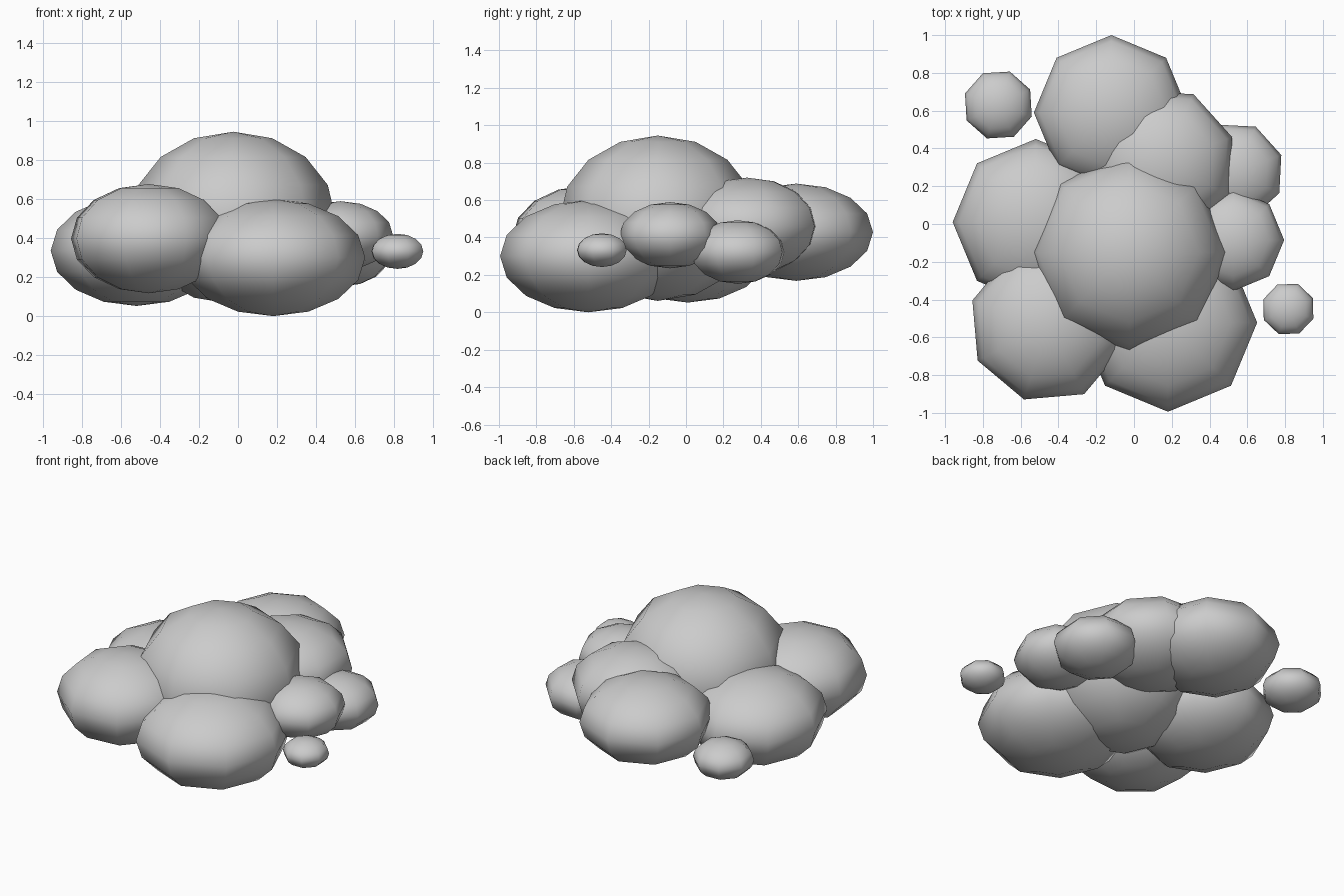
import bpy
from math import radians


def puff(name, x, y, z, r, rz, turn=0):
    # squashed eight-sided ball, turned about the vertical
    bpy.ops.mesh.primitive_uv_sphere_add(segments=8, ring_count=8, radius=1,
                                         location=(x, y, z),
                                         rotation=(0, 0, radians(turn)))
    ob = bpy.context.object
    ob.name = name
    ob.scale = (r, r, rz)
    bpy.ops.object.shade_smooth()
    return ob


# main body of the cloud
puff("centre_puff", -0.025, -0.15, 0.503, 0.525, 0.442)
puff("front_right_puff", 0.18, -0.522, 0.30, 0.472, 0.30)
puff("front_left_puff", -0.457, -0.53, 0.397, 0.418, 0.28, 27.5)
puff("left_puff", -0.52, 0.01, 0.335, 0.44, 0.283)
puff("back_puff", -0.12, 0.59, 0.428, 0.41, 0.26)
puff("back_right_puff", 0.143, 0.326, 0.46, 0.40, 0.26, 19.5)

# smaller puffs on the right side
puff("right_back_puff", 0.531, 0.277, 0.322, 0.264, 0.17, 19.5)
puff("right_puff", 0.525, -0.085, 0.412, 0.27, 0.177)

# loose puffs floating beside the cloud
puff("loose_right_puff", 0.817, -0.45, 0.332, 0.142, 0.09, 24)
puff("loose_back_left_puff", -0.718, 0.63, 0.332, 0.187, 0.12, 26)
